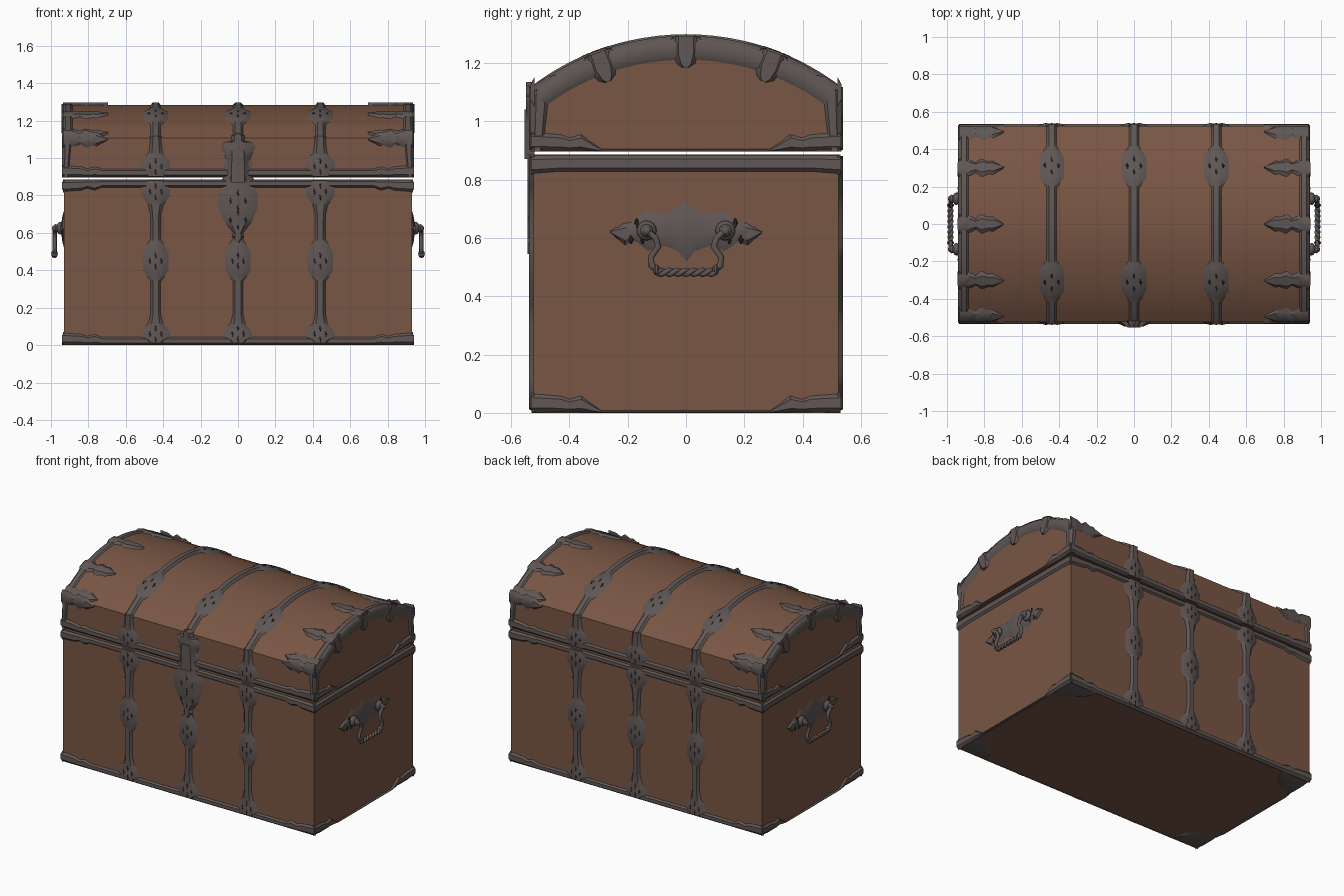
import bpy, bmesh, math
from math import sin, cos, sqrt, pi

if "Cube" in bpy.data.objects:
    bpy.data.objects.remove(bpy.data.objects["Cube"])


def material(name, rgb):
    m = bpy.data.materials.new(name)
    m.use_nodes = True
    m.diffuse_color = (*rgb, 1)
    m.node_tree.nodes["Principled BSDF"].inputs["Base Color"].default_value = (*rgb, 1)
    return m


WOOD = material("brown wood", (0.19, 0.093, 0.058))
IRON = material("dark iron", (0.115, 0.095, 0.089))
HOLE = material("pierced shadow", (0.025, 0.02, 0.018))

HX, HY = 0.93, 0.523            # half length and half depth of the wood
RIM, LID = 0.886, 0.896         # top of the body, underside of the lid
R, CZ = 0.864, 0.42             # radius and centre height of the lid arc
EAVE = math.asin(HY / R)
EAVE_Z = CZ + R * cos(EAVE)


def finish(bm, name, mat, angle=35):
    bmesh.ops.recalc_face_normals(bm, faces=bm.faces)
    me = bpy.data.meshes.new(name)
    bm.to_mesh(me)
    bm.free()
    ob = bpy.data.objects.new(name, me)
    bpy.context.collection.objects.link(ob)
    me.materials.append(mat)
    bpy.ops.object.select_all(action='DESELECT')
    ob.select_set(True)
    bpy.context.view_layer.objects.active = ob
    bpy.ops.object.shade_smooth_by_angle(angle=math.radians(angle))
    return ob


def strip(bm, stations, place, h=0.012, base=-0.004, step=0.05):
    """Raised plate: stations are (along, low edge, high edge), laid on a surface by place(t, v, height)."""
    rows = []
    for a, b in zip(stations, stations[1:]):
        n = max(1, math.ceil(abs(b[0] - a[0]) / step))
        rows += [[p + (q - p) * i / n for p, q in zip(a, b)] for i in range(n)]
    rows.append(stations[-1])
    loops = []
    for t, lo, hi in rows:
        mid = [(lo, base), (lo + (hi - lo) * 0.25, h), (lo + (hi - lo) * 0.75, h), (hi, base)]
        loops.append([bm.verts.new(place(t, v, z)) for v, z in mid])
    for a, b in zip(loops, loops[1:]):
        for i in range(4):
            j = (i + 1) % 4
            bm.faces.new((a[i], a[j], b[j], b[i]))
    bm.faces.new(loops[0])
    bm.faces.new(loops[-1])


def even(pairs):
    return [(t, -w, w) for t, w in pairs]


# Surface placements
def upright(x, s):              # front or back wall, running upward
    return lambda t, v, h: (x + v, s * (HY + h), t)


def over_lid(x):                # across the lid arc
    return lambda t, v, h: (x + v, (R + h) * sin(t / R), CZ + (R + h) * cos(t / R))


def lid_inward(s, a):           # on the lid arc, running in from an end
    return lambda t, v, h: (s * (HX + 0.006 - t), (R + h) * sin(a + v / R), CZ + (R + h) * cos(a + v / R))


def wall_x(s, z, up):           # front or back wall, running sideways
    return lambda t, v, h: (t, s * (HY + h), z + up * v)


def wall_y(s, z, up):           # end wall, running sideways
    return lambda t, v, h: (s * (HX + h), t, z + up * v)


# Wooden body and domed lid
bm = bmesh.new()
bmesh.ops.create_cube(bm, size=1)
for v in bm.verts:
    v.co = (v.co.x * 2 * HX, v.co.y * 2 * HY, 0.006 + (v.co.z + 0.5) * (RIM - 0.006))
finish(bm, "chest_body", WOOD)

bm = bmesh.new()
arc = [EAVE * (i / 10 - 1) for i in range(21)]
profile = [(-HY, LID)] + [(R * sin(a), CZ + R * cos(a)) for a in arc] + [(HY, LID)]
face = bm.faces.new([bm.verts.new((-HX, y, z)) for y, z in profile])
ext = bmesh.ops.extrude_face_region(bm, geom=[face])
for v in ext["geom"]:
    if isinstance(v, bmesh.types.BMVert):
        v.co.x = HX
if not face.is_valid or len(bm.faces) < len(profile) + 2:
    bm.faces.new([v for v in bm.verts if v.co.x < 0])
finish(bm, "domed_lid", WOOD)

# Straps with spread feet and pierced medallions
WALL = even([(0.012, 0.05), (0.03, 0.085), (0.07, 0.085), (0.12, 0.042), (0.17, 0.03), (0.34, 0.03),
             (0.40, 0.075), (0.50, 0.075), (0.57, 0.03), (0.70, 0.032), (0.75, 0.045), (0.80, 0.085),
             (0.86, 0.085), (0.88, 0.06)])
SKIRT = even([(LID + 0.006, 0.065), (0.92, 0.085), (0.98, 0.085), (1.03, 0.04), (EAVE_Z + 0.01, 0.03)])
MED = EAVE * R * 0.56
half = [(0, 0.03), (MED - 0.12, 0.03), (MED - 0.06, 0.074), (MED + 0.05, 0.074), (MED + 0.12, 0.03),
        (EAVE * R + 0.005, 0.03)]
ARCH = even([(-t, w) for t, w in half[:0:-1]] + half)
DIAMOND = even([(-0.016, 0.002), (0, 0.009), (0.016, 0.002)])


def pierce(bm, t0, place, spread=0.035, top=0.019):
    for dt, dv in ((-spread, 0), (spread, 0), (0, -spread), (0, spread)):
        strip(bm, DIAMOND, lambda t, v, h: place(t0 + dt + t, dv + v, h), top + 0.001, top - 0.003)


holes = bmesh.new()
for x, side in ((-0.44, "right"), (0, "middle"), (0.44, "left")):
    bm = bmesh.new()
    for s in (-1, 1):
        strip(bm, WALL, upright(x, s), 0.015)
        strip(bm, SKIRT, upright(x, s), 0.015)
        for z in (0.06, 0.45, 0.82, 0.955):
            if not (x == 0 and s < 0 and z > 0.7):
                pierce(holes, z, upright(x, s), 0.03, 0.015)
        pierce(holes, s * MED, over_lid(x), 0.035, 0.014)
    strip(bm, ARCH, over_lid(x), 0.014)
    finish(bm, "strap_" + side, IRON)

# Edge bands with leaf-shaped corner plates
LEAF = [(0, 0.07), (0.10, 0.062), (0.13, 0.05), (0.17, 0.062), (0.21, 0.03), (0.24, 0.0)]


def edge_band(bm, length, place, width):
    end = [(t, max(w, width)) for t, w in LEAF]
    run = [(t - length, 0, w) for t, w in end] + [(length - t, 0, w) for t, w in end[::-1]]
    strip(bm, run, place, 0.012, step=0.5)


for name, z, up, wide, wide_end in (("bottom_band", 0, 1, 0.045, 0.008), ("body_rim", RIM, -1, 0.045, 0.062),
                                    ("lid_rim", LID, 1, 0.05, 0.01)):
    bm = bmesh.new()
    for s in (-1, 1):
        edge_band(bm, HX + 0.006, wall_x(s, z, up), wide)
        edge_band(bm, HY + 0.006, wall_y(s, z, up), wide_end)
    finish(bm, name, IRON)

# Rounded plates under the bottom corners
bm = bmesh.new()
QUARTER = [(0.2 * sin(i * pi / 16), 0, 0.2 * cos(i * pi / 16) + 0.004) for i in range(9)]
for sx in (-1, 1):
    for sy in (-1, 1):
        strip(bm, QUARTER, lambda t, v, h: (sx * (HX - t), sy * (HY - v), 0.006 - h), 0.006)
finish(bm, "underside_corners", IRON)

# Arched end frames, their clasps and the leaves reaching over the lid
CLAW = even([(0, 0.055), (0.06, 0.05), (0.09, 0.032), (0.12, 0.058), (0.16, 0.04), (0.18, 0.045), (0.24, 0.003)])
L = EAVE * R
for s, side in ((-1, "right"), (1, "left")):
    bm = bmesh.new()
    strip(bm, [(-L, -0.006, 0.075), (0, -0.006, 0.08), (L, -0.006, 0.075)],
          lambda t, v, h: (s * (HX + h), (R - v) * sin(t / R), CZ + (R - v) * cos(t / R)), 0.01)
    strip(bm, [(-L, 0, 0.055), (L, 0, 0.055)], lid_edge := (
        lambda t, v, h: (s * (HX + 0.006 - v), (R + h) * sin(t / R), CZ + (R + h) * cos(t / R))), 0.008)
    for y in (-1, 1):
        strip(bm, [(LID, 0, 0.04), (EAVE_Z, 0, 0.065)],
              lambda t, v, h: (s * (HX + h), y * (HY + 0.006 - v), t), 0.01)
        strip(bm, [(LID, 0, 0.03), (EAVE_Z, 0, 0.05)],
              lambda t, v, h: (s * (HX + 0.006 - v), y * (HY + h), t), 0.01)
        strip(bm, CLAW, lambda t, v, h: (s * (HX + 0.006 - t), y * (HY + h), 1.1 + v * 0.9), 0.01)
        strip(bm, CLAW, lid_inward(s, y * EAVE * 0.93), 0.01)
    for a in (-0.356, 0, 0.356):
        strip(bm, CLAW, lid_inward(s, a), 0.013)
        strip(bm, even([(-0.006, 0.05), (0.05, 0.055), (0.085, 0.04), (0.1, 0.015)]),
              lambda t, v, h: (s * (HX + h), (R - t) * sin(a + v / R), CZ + (R - t) * cos(a + v / R)), 0.014)
    finish(bm, "lid_frame_" + side, IRON)

# Lock plate and hasp
bm = bmesh.new()
strip(bm, even([(0.545, 0.004), (0.58, 0.035), (0.60, 0.028), (0.63, 0.055), (0.67, 0.085), (0.74, 0.115),
                (0.82, 0.118), (0.84, 0.095), (0.885, 0.085)]), upright(0, -1), 0.02)
strip(bm, even([(0.885, 0.085), (0.91, 0.075), (1.0, 0.07), (1.06, 0.1), (1.085, 0.075), (1.09, 0.04),
                (1.12, 0.035), (1.135, 0.005)]), upright(0, -1), 0.026)
strip(bm, even([(0.87, 0.07), (1.04, 0.065)]), upright(0, -1), 0.03)
finish(bm, "lock_plate", IRON)
for z in (0.67, 0.77):
    pierce(holes, z, upright(0, -1), 0.04, 0.02)

# Handle plates, pegs and twisted bails
BACK = [(-0.26, -0.003, 0.003), (-0.21, -0.05, 0.035), (-0.18, -0.035, 0.04), (-0.13, -0.075, 0.085),
        (-0.08, -0.055, 0.065), (-0.03, -0.075, 0.095), (0, -0.115, 0.115)]
BACK += [(-t, lo, hi) for t, lo, hi in BACK[-2::-1]]


def tube(name, paths, radius):
    cu = bpy.data.curves.new(name, 'CURVE')
    cu.dimensions = '3D'
    cu.bevel_depth, cu.bevel_resolution, cu.use_fill_caps = radius, 2, True
    for pts in paths:
        sp = cu.splines.new('POLY')
        sp.points.add(len(pts) - 1)
        for p, co in zip(sp.points, pts):
            p.co = (*co, 1)
        sp.use_smooth = True
    cu.materials.append(IRON)
    bpy.context.collection.objects.link(bpy.data.objects.new(name, cu))


for s, side in ((-1, "right"), (1, "left")):
    bm = bmesh.new()
    strip(bm, BACK, wall_y(s, 0.62, 1), 0.012)
    for y in (-0.135, 0.135):
        for x, r in ((0.95, 0.034), (0.975, 0.022), (0.985, 0.015)):
            ball = bmesh.ops.create_uvsphere(bm, u_segments=12, v_segments=8, radius=r)["verts"]
            for v in ball:
                v.co = (s * (x + v.co.x * 0.6), y + v.co.y, 0.625 + v.co.z)
        for dy, dz in ((0, 0.025), (-0.02, -0.03), (0.02, -0.03)):
            strip(holes, DIAMOND, lambda t, v, h: (s * (HX + h), y * 1.25 + dy + v, 0.625 + dz + t), 0.013, 0.01)
        ball = bmesh.ops.create_uvsphere(bm, u_segments=10, v_segments=6, radius=0.019)["verts"]
        for v in ball:
            v.co = (s * (0.981 + v.co.x), y * 0.75 + v.co.y * 0.6, 0.49 + v.co.z)
    finish(bm, "handle_plate_" + side, IRON)
    arms = [[(s * 0.98, k * y, z) for y, z in
             ((0.14, 0.63), (0.105, 0.6), (0.095, 0.57), (0.12, 0.535), (0.118, 0.505), (0.1, 0.49))] for k in (-1, 1)]
    tube("handle_arms_" + side, arms, 0.011)
    rope = [[(s * (0.981 + 0.007 * cos(i * 0.55 + ph)), -0.1 + 0.2 * i / 40,
              0.482 + 0.007 * sin(i * 0.55 + ph)) for i in range(41)] for ph in (0, pi)]
    tube("handle_twist_" + side, rope, 0.009)
finish(holes, "pierced_openings", HOLE)
